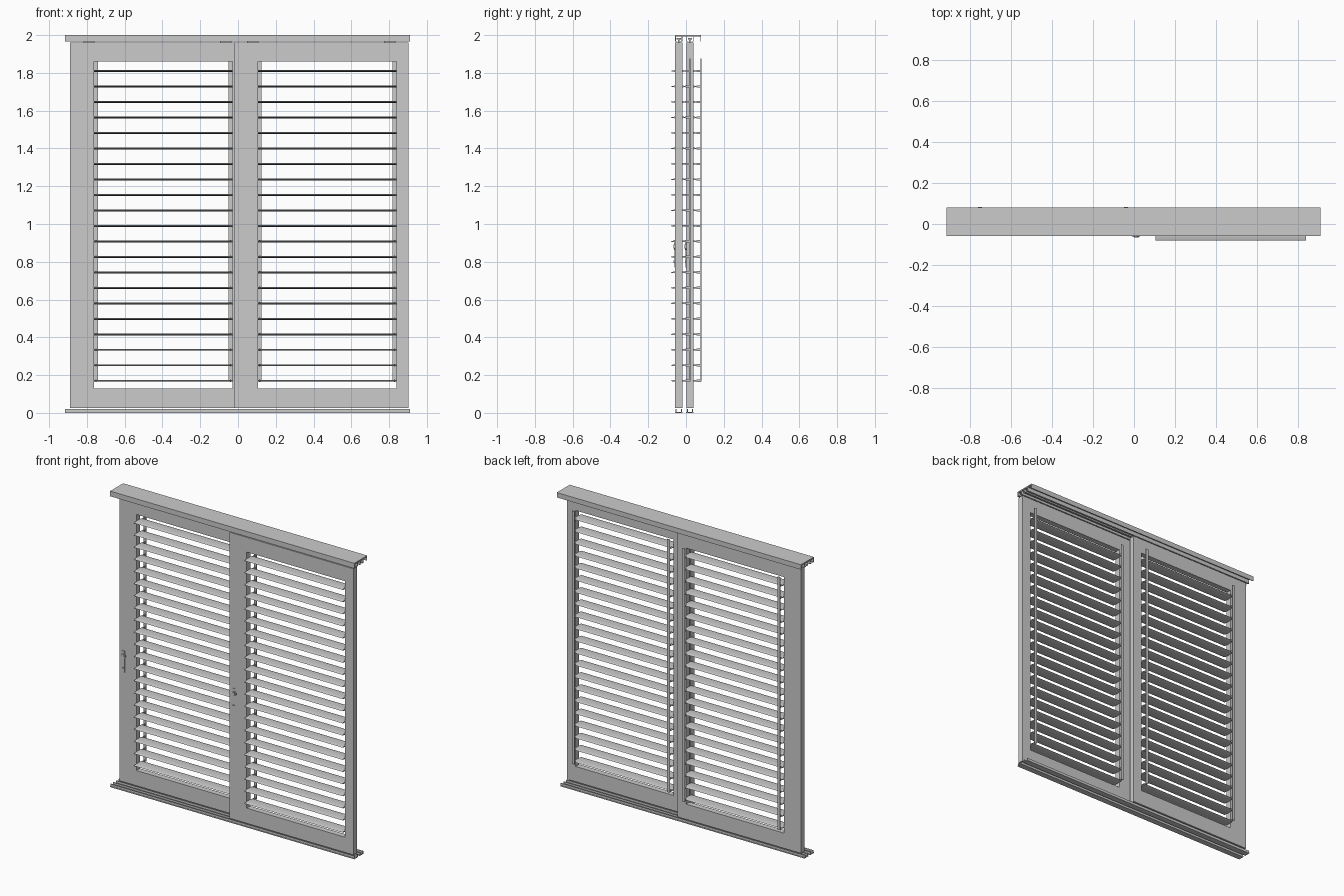
import bpy
import bmesh
import math
from mathutils import Matrix, Vector

cube = bpy.data.objects.get("Cube")
if cube:
    bpy.data.objects.remove(cube, do_unlink=True)

grey = bpy.data.materials.new("light grey paint")
grey.use_nodes = True
COLOUR = (0.6, 0.6, 0.6, 1)
grey.diffuse_color = COLOUR
grey.node_tree.nodes["Principled BSDF"].inputs["Base Color"].default_value = COLOUR


def add_object(name, bm):
    bmesh.ops.recalc_face_normals(bm, faces=bm.faces)
    mesh = bpy.data.meshes.new(name)
    bm.to_mesh(mesh)
    bm.free()
    mesh.materials.append(grey)
    ob = bpy.data.objects.new(name, mesh)
    bpy.context.collection.objects.link(ob)
    return ob


def box(bm, x, y, z):
    size = [b - a for a, b in (x, y, z)]
    mid = Vector([(a + b) / 2 for a, b in (x, y, z)])
    bmesh.ops.create_cube(bm, size=1, matrix=Matrix.Translation(mid) @ Matrix.Diagonal((*size, 1)))


def boxes(name, parts):
    bm = bmesh.new()
    for part in parts:
        box(bm, *part)
    return add_object(name, bm)


def extrude_x(bm, profile, x0, x1):
    """Sweep a closed (y, z) profile along x."""
    face = bm.faces.new([bm.verts.new((x0, y, z)) for y, z in profile])
    ext = bmesh.ops.extrude_face_region(bm, geom=[face])
    verts = [v for v in ext["geom"] if isinstance(v, bmesh.types.BMVert)]
    bmesh.ops.translate(bm, verts=verts, vec=(x1 - x0, 0, 0))


def cylinder_y(bm, x, y, z, radius, depth):
    mat = Matrix.Translation((x, y, z)) @ Matrix.Rotation(math.pi / 2, 4, 'X')
    bmesh.ops.create_cone(bm, cap_ends=True, segments=16, radius1=radius,
                          radius2=radius, depth=depth, matrix=mat)


SPAN = (-0.915, 0.91)
BOTTOM, TOP = 0.027, 1.96
OPEN_LOW, OPEN_HIGH = 0.13, 1.86
SLATS, FIRST, STEP = 21, 0.17, 0.082
DEPTH = 0.019       # half the panel thickness


def shutter(name, left, yc):
    right = left + 0.925
    seam = left + 0.064
    x0, x1 = left + 0.127, right - 0.065
    y = (yc - DEPTH, yc + DEPTH)

    # Frame: double lock stile, single far stile, two rails
    boxes(name + "_lock_stile", [((left, seam), y, (BOTTOM, TOP))])
    boxes(name + "_inner_stile", [((seam, x0), y, (BOTTOM, TOP))])
    boxes(name + "_far_stile", [((x1, right), y, (BOTTOM, TOP))])
    boxes(name + "_rails", [((x0, x1), y, (BOTTOM, OPEN_LOW)),
                            ((x0, x1), y, (OPEN_HIGH, TOP))])

    # Horizontal slats with a thin lens section
    bm = bmesh.new()
    for i in range(SLATS):
        z = FIRST + i * STEP
        lens = [(yc + 0.043 * math.cos(a), z + 0.005 * math.sin(a))
                for a in (k * math.tau / 12 for k in range(12))]
        extrude_x(bm, lens, x0, x1)
    slats = add_object(name + "_slats", bm)
    bpy.ops.object.select_all(action='DESELECT')
    slats.select_set(True)
    bpy.context.view_layer.objects.active = slats
    bpy.ops.object.shade_smooth_by_angle(angle=math.radians(50))

    # Tilt bars behind the slats, with a lug to each slat
    bars = []
    for a, b in ((x0, x0 + 0.02), (x1 - 0.02, x1)):
        bars.append(((a, b), (yc + 0.057, yc + 0.061), (0.165, 1.875)))
        mid = (a + b) / 2
        for i in range(SLATS):
            z = FIRST + i * STEP
            bars.append(((mid - 0.003, mid + 0.003), (yc + 0.035, yc + 0.058), (z - 0.006, z + 0.006)))
    boxes(name + "_tilt_bars", bars)

    # Lock: ring pull above a keyhole plate
    bm = bmesh.new()
    hx, hy = left + 0.032, yc - DEPTH - 0.003
    cylinder_y(bm, hx, hy, 0.88, 0.018, 0.007)
    cylinder_y(bm, hx, hy - 0.003, 0.88, 0.011, 0.008)
    box(bm, (hx - 0.009, hx + 0.009), (hy - 0.001, hy + 0.004), (0.77, 0.915))
    cylinder_y(bm, hx, hy - 0.002, 0.80, 0.006, 0.006)
    add_object(name + "_lock", bm)

    # Hangers reaching into the top track
    hangers = []
    for x in (left + 0.1, right - 0.1):
        hangers.append(((x - 0.03, x + 0.03), (yc - 0.004, yc + 0.004), (TOP - 0.01, 1.985)))
        hangers.append(((x - 0.025, x + 0.025), (yc - 0.011, yc + 0.011), (1.976, 1.985)))
    boxes(name + "_hangers", hangers)

    # Top track channel and floor guide for this panel
    track = [((SPAN), (yc + s * 0.017 - 0.002, yc + s * 0.017 + 0.002), (1.966, 1.993)) for s in (-1, 1)]
    track += [((SPAN), (yc + s * 0.012 - 0.005, yc + s * 0.012 + 0.005), (1.966, 1.97)) for s in (-1, 1)]
    boxes(name + "_top_track", track)
    guide = [(SPAN, (yc - 0.02, yc + 0.02), (0, 0.006))]
    guide += [(SPAN, (yc + s * 0.014 - 0.003, yc + s * 0.014 + 0.003), (0.005, 0.02)) for s in (-1, 1)]
    boxes(name + "_floor_guide", guide)


shutter("front_shutter", -0.022, -0.038)
shutter("back_shutter", -0.889, 0.021)

# Head cover: top plate with front fascia and short back lip
boxes("head_cover", [
    (SPAN, (-0.058, 0.08), (1.992, 2.0)),
    (SPAN, (-0.058, -0.054), (1.965, 1.994)),
    (SPAN, (0.076, 0.08), (1.967, 1.994)),
])
